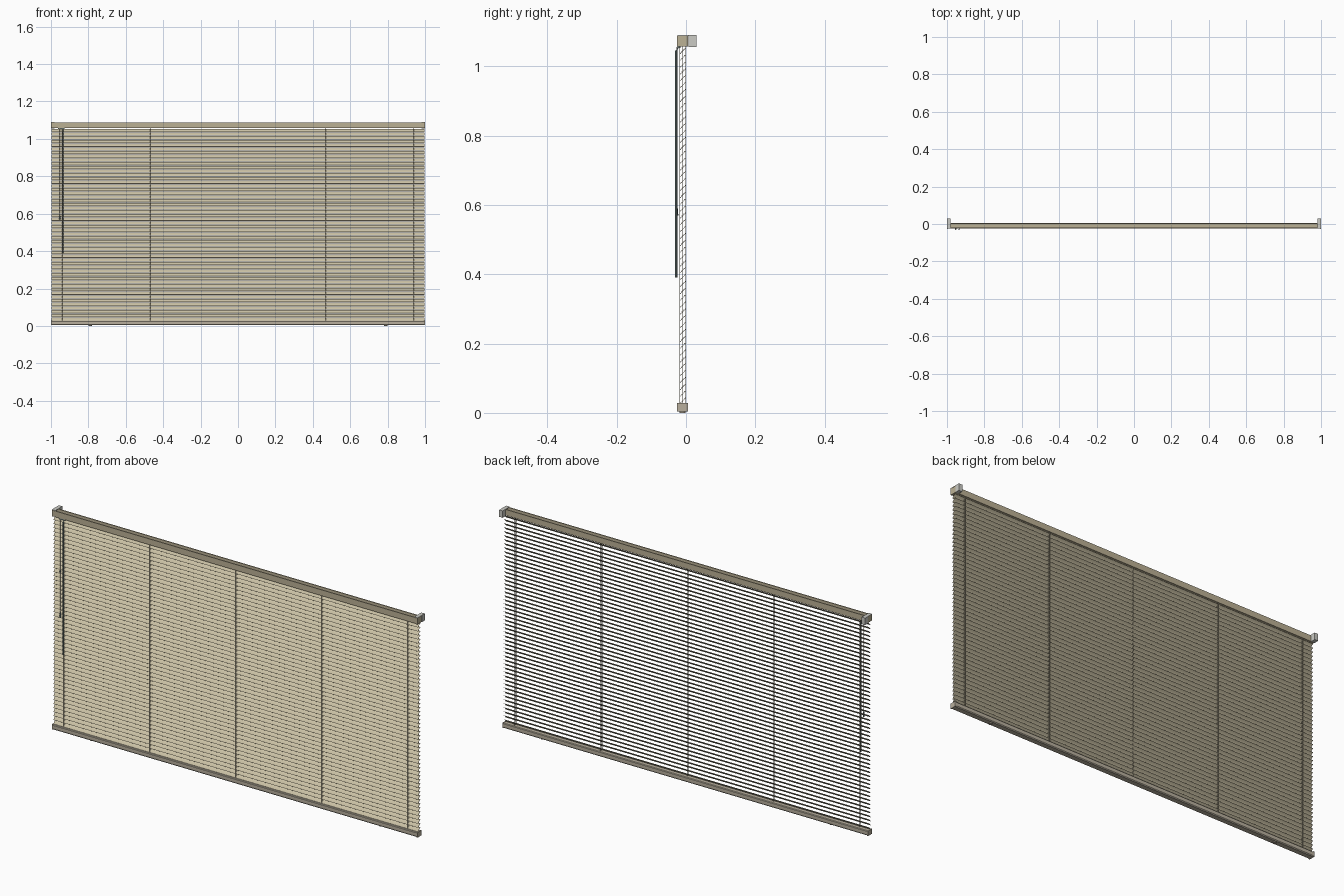
import bpy, bmesh, math
from mathutils import Vector

if "Cube" in bpy.data.objects:
    bpy.data.objects.remove(bpy.data.objects["Cube"])


def material(name, r, g, b):
    m = bpy.data.materials.new(name)
    m.diffuse_color = (r, g, b, 1)
    m.use_nodes = True
    m.node_tree.nodes["Principled BSDF"].inputs["Base Color"].default_value = m.diffuse_color
    return m


BEIGE = material("beige_slat", 0.60, 0.54, 0.38)
TAN = material("tan_rail", 0.50, 0.44, 0.30)
TAUPE = material("taupe_rail", 0.48, 0.43, 0.34)
GREY = material("grey_bracket", 0.60, 0.60, 0.56)
CORD = material("cord", 0.42, 0.38, 0.28)
DARK = material("wand_grey", 0.22, 0.29, 0.28)


def finish(name, bm, mat, smooth=False):
    bmesh.ops.recalc_face_normals(bm, faces=bm.faces)
    me = bpy.data.meshes.new(name)
    bm.to_mesh(me)
    bm.free()
    ob = bpy.data.objects.new(name, me)
    bpy.context.collection.objects.link(ob)
    me.materials.append(mat)
    if smooth:
        bpy.ops.object.select_all(action='DESELECT')
        ob.select_set(True)
        bpy.context.view_layer.objects.active = ob
        bpy.ops.object.shade_smooth_by_angle(angle=math.radians(35))
    return ob


def add_profile(bm, pts, x0, x1):
    """Extrude a closed (y, z) outline along x."""
    a = [bm.verts.new((x0, y, z)) for y, z in pts]
    b = [bm.verts.new((x1, y, z)) for y, z in pts]
    n = len(pts)
    for i in range(n):
        j = (i + 1) % n
        bm.faces.new((a[i], a[j], b[j], b[i]))
    bm.faces.new(a)
    bm.faces.new(b[::-1])


def add_box(bm, x0, x1, y0, y1, z0, z1):
    add_profile(bm, [(y0, z0), (y1, z0), (y1, z1), (y0, z1)], x0, x1)


def add_rod(bm, p, q, r, sides=6, r2=None):
    """Rod or cone from p to q."""
    p, q = Vector(p), Vector(q)
    d = q - p
    m = d.to_track_quat('Z', 'Y').to_matrix().to_4x4()
    m.translation = (p + q) / 2
    bmesh.ops.create_cone(bm, cap_ends=True, segments=sides, radius1=r,
                          radius2=r if r2 is None else r2,
                          depth=d.length, matrix=m)


YC = -0.009                      # centre line of the slat stack
COUNT, Z0, Z1 = 52, 0.037, 1.046
PITCH = (Z1 - Z0) / (COUNT - 1)
LADDERS = (-0.94, -0.47, 0.0, 0.47, 0.94)

# Slats: thin curved strips, back edge tilted up
W, TILT, CROWN, T, SEG = 0.0235, math.radians(45), 0.0016, 0.0005, 4
outline = []
for side in (1, -1):
    for i in range(SEG + 1):
        u = (i / SEG * 2 - 1) * side
        outline.append((u * W / 2, CROWN * (0.5 - u * u) + side * T / 2))
c, s = math.cos(TILT), math.sin(TILT)
bm = bmesh.new()
for k in range(COUNT):
    z = Z0 + k * PITCH
    add_profile(bm, [(YC + u * c - v * s, z + u * s + v * c)
                     for u, v in outline], -0.997, 0.997)
finish("slats", bm, BEIGE, True)

# Headrail: open channel with inward lips
bm = bmesh.new()
f, b, lo, hi, t, lip = -0.025, 0.005, 1.058, 1.087, 0.0015, 0.005
add_profile(bm, [(f, lo), (b, lo), (b, hi), (b - lip, hi), (b - lip, hi - t),
                 (b - t, hi - t), (b - t, lo + t), (f + t, lo + t),
                 (f + t, hi - t), (f + lip, hi - t), (f + lip, hi), (f, hi)],
            -0.995, 0.995)
finish("headrail", bm, TAN)

# Headrail end caps and wall brackets
for sgn, side in ((-1, "left"), (1, "right")):
    bm = bmesh.new()
    add_box(bm, *sorted((sgn * 0.994, sgn * 0.999)), -0.026, 0.006, 1.057, 1.088)
    finish(side + "_end_cap", bm, TAN)
    bm = bmesh.new()
    add_box(bm, *sorted((sgn * 0.981, sgn)), 0.0065, 0.03, 1.056, 1.09)
    add_box(bm, *sorted((sgn * 0.981, sgn)), -0.025, 0.0065, 1.088, 1.09)
    finish(side + "_wall_bracket", bm, GREY)

# Bottom rail with chamfered edges, end caps and underside buttons
bm = bmesh.new()
add_profile(bm, [(-0.022, 0.004), (0.002, 0.004), (0.005, 0.008), (0.005, 0.025),
                 (0.002, 0.028), (-0.022, 0.028), (-0.025, 0.025), (-0.025, 0.008)],
            -0.994, 0.994)
finish("bottom_rail", bm, TAUPE)
bm = bmesh.new()
for sgn in (-1, 1):
    add_box(bm, *sorted((sgn * 0.994, sgn)), -0.0255, 0.0055, 0.004, 0.029)
finish("bottom_rail_caps", bm, TAUPE)
bm = bmesh.new()
for x in (-0.79, 0.79):
    add_rod(bm, (x, YC - 0.001, 0), (x, YC - 0.001, 0.006), 0.009, 16)
finish("bottom_buttons", bm, TAUPE, True)

# Ladder strings front and back, rungs under each slat, lift cords
bm = bmesh.new()
h = W / 2 * c
for x in LADDERS:
    for y in (YC - h - 0.0005, YC + h + 0.0005):
        add_rod(bm, (x, y, 0.026), (x, y, 1.06), 0.001, 5)
    for k in range(COUNT):
        z = Z0 + k * PITCH - 0.0016
        add_rod(bm, (x, YC - h, z - h), (x, YC + h, z + h), 0.0005, 4)
    add_rod(bm, (x, YC, 0.026), (x, YC, 1.06), 0.0008, 5)
finish("ladder_cords", bm, CORD)

# Tilt wand with hook
bm = bmesh.new()
add_rod(bm, (-0.935, -0.0285, 0.39), (-0.935, -0.0285, 1.045), 0.0035, 6)
add_rod(bm, (-0.935, -0.0285, 1.042), (-0.935, -0.021, 1.06), 0.0018, 6)
add_box(bm, -0.962, -0.928, -0.025, -0.016, 1.053, 1.058)
finish("tilt_wand", bm, DARK)

# Pull cord with joiner and tassel
bm = bmesh.new()
x, y = -0.953, -0.0265
add_rod(bm, (x, y, 0.795), (x, y, 1.056), 0.0009, 6)
add_rod(bm, (x, y, 0.59), (x, y, 0.80), 0.0016, 6)
finish("pull_cord", bm, CORD)
bm = bmesh.new()
add_rod(bm, (x, y, 0.57), (x, y, 0.597), 0.0045, 10, 0.002)
add_rod(bm, (x, y, 0.793), (x, y, 0.803), 0.0025, 10)
finish("cord_tassel", bm, DARK, True)
